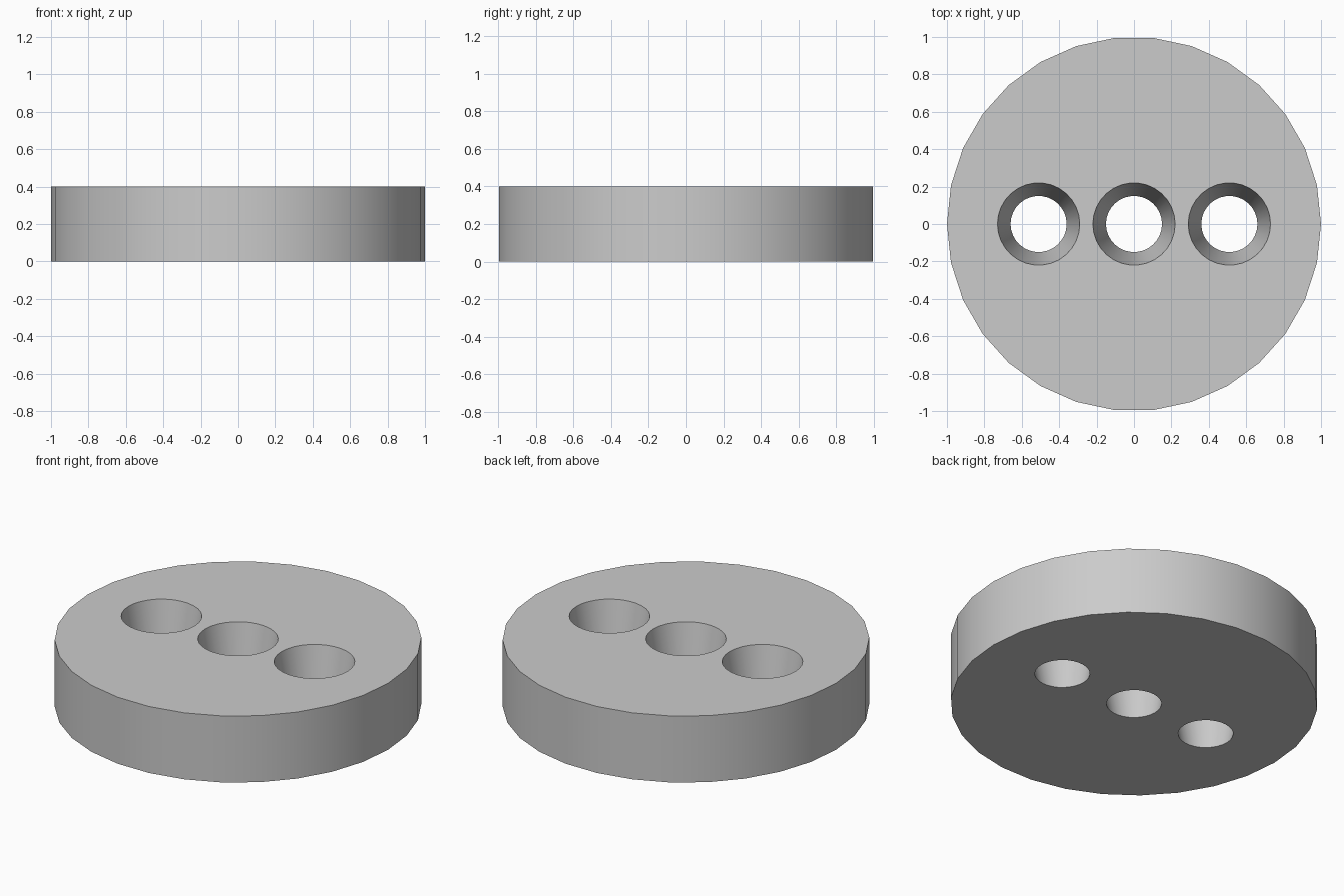
import bpy
import bmesh
import math

cube = bpy.data.objects.get("Cube")
if cube:
    bpy.data.objects.remove(cube, do_unlink=True)

SIDES = 30
HEIGHT = 0.4
HOLE_SPACING = 0.51

grey = bpy.data.materials.new("plain_grey")
grey.use_nodes = True
colour = (0.6, 0.6, 0.6, 1)
grey.diffuse_color = colour
grey.node_tree.nodes["Principled BSDF"].inputs["Base Color"].default_value = colour

bm = bmesh.new()


def ring(x, radius, z):
    """Closed loop of edges; returns its vertices and edges."""
    verts = []
    for i in range(SIDES):
        a = math.tau * i / SIDES
        verts.append(bm.verts.new((x + radius * math.cos(a), radius * math.sin(a), z)))
    edges = [bm.edges.new((verts[i - 1], verts[i])) for i in range(SIDES)]
    return verts, edges


# Outer wall, then three tapered holes: centre x, bottom radius, top radius
walls = [(0, 1, 1)] + [(k * HOLE_SPACING, 0.15, 0.22) for k in (-1, 0, 1)]
bottom_edges, top_edges = [], []
for x, low_radius, high_radius in walls:
    low, low_edges = ring(x, low_radius, 0)
    high, high_edges = ring(x, high_radius, HEIGHT)
    bottom_edges += low_edges
    top_edges += high_edges
    for i in range(SIDES):
        bm.faces.new((low[i - 1], low[i], high[i], high[i - 1]))

# Flat bottom and top faces, pierced by the holes
for edges, up in ((bottom_edges, -1), (top_edges, 1)):
    bmesh.ops.triangle_fill(bm, edges=edges, use_beauty=True, normal=(0, 0, up))
bmesh.ops.recalc_face_normals(bm, faces=bm.faces[:])

mesh = bpy.data.meshes.new("drilled_disc")
bm.to_mesh(mesh)
bm.free()
mesh.materials.append(grey)
disc = bpy.data.objects.new("drilled_disc", mesh)
bpy.context.collection.objects.link(disc)

# Smooth walls with crisp rims
bpy.ops.object.select_all(action="DESELECT")
disc.select_set(True)
bpy.context.view_layer.objects.active = disc
bpy.ops.object.shade_smooth_by_angle(angle=math.radians(30))
